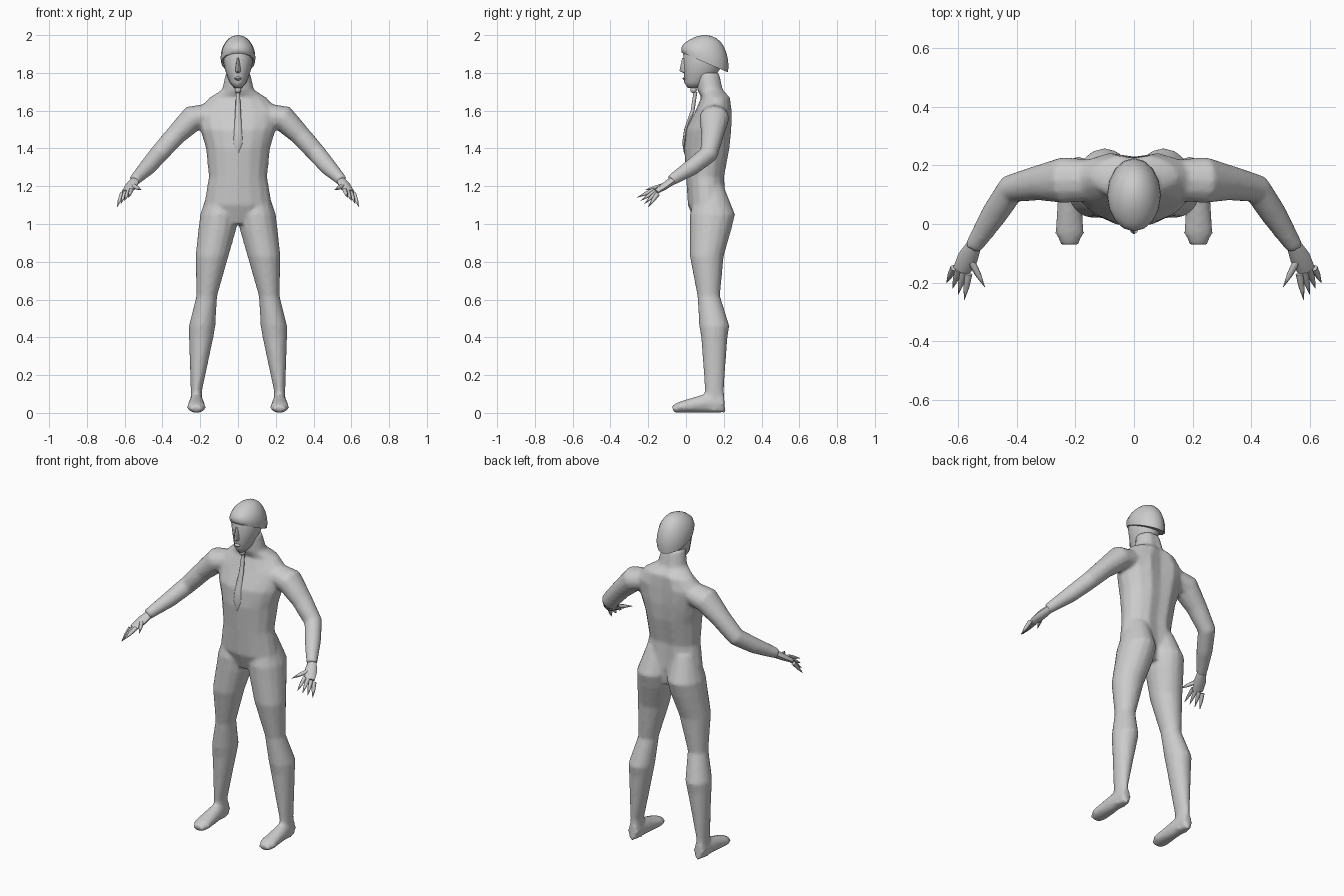
import bpy, bmesh, math
from mathutils import Vector

if "Cube" in bpy.data.objects:
    bpy.data.objects.remove(bpy.data.objects["Cube"])

shade = (.6, .6, .6, 1)
grey = bpy.data.materials.new("plain_grey")
grey.use_nodes = True
grey.diffuse_color = shade
grey.node_tree.nodes["Principled BSDF"].inputs["Base Color"].default_value = shade


def circle(sides):
    """Cosine and sine pairs around a full turn."""
    step = math.tau / sides
    return [(math.cos(step * i), math.sin(step * i)) for i in range(sides)]


def level_ring(left, right, front, back, height, tilt=0, groove=0, sides=16):
    """Level oval between its limits; groove dents the middle of the back."""
    middle = Vector(((left + right) / 2, (front + back) / 2, height))
    ring = []
    for c, s in circle(sides):
        y = s * (back - front) / 2 - (groove if s > .95 else 0)
        ring.append(middle + Vector((c * (right - left) / 2, y, y * tilt)))
    return ring


def centred_rings(profile, groove=0, sides=16):
    """Level ovals that are the same on the left and on the right."""
    return [level_ring(-width, width, front, back, height, groove=groove * width, sides=sides)
            for width, front, back, height in profile]


def path_rings(path, sides=12):
    """Ovals square to a path of point, half width and half height."""
    rings = []
    points = [Vector(point) for point, width, height in path]
    for i, (point, width, height) in enumerate(path):
        before = points[max(i - 1, 0)]
        after = points[min(i + 1, len(points) - 1)]
        along = (after - before).normalized()
        across = along.cross(Vector((0, 0, 1))).normalized()
        upward = across.cross(along)
        rings.append([points[i] + across * width * c + upward * height * s
                      for c, s in circle(sides)])
    return rings


def loft(bm, rings, flip=1):
    """Skin a row of rings and close both ends."""
    loops = [[bm.verts.new((v.x * flip, v.y, v.z)) for v in ring] for ring in rings]
    faces = [bm.faces.new(loops[0]), bm.faces.new(loops[-1])]
    for lower, upper in zip(loops, loops[1:]):
        for i in range(len(lower)):
            faces.append(bm.faces.new((lower[i - 1], lower[i], upper[i], upper[i - 1])))
    bmesh.ops.recalc_face_normals(bm, faces=faces)


def finish(name, bm):
    """Turn a bmesh into a grey, smoothly shaded object."""
    mesh = bpy.data.meshes.new(name)
    bm.to_mesh(mesh)
    bm.free()
    mesh.materials.append(grey)
    ob = bpy.data.objects.new(name, mesh)
    bpy.context.collection.objects.link(ob)
    bpy.ops.object.select_all(action="DESELECT")
    bpy.context.view_layer.objects.active = ob
    ob.select_set(True)
    bpy.ops.object.shade_smooth_by_angle(angle=math.radians(60))
    return ob


# Torso and neck: half width, front, back, height
body = bmesh.new()
torso = [(.1, .05, .2, 1), (.18, .01, .22, 1.1), (.155, 0, .21, 1.25),
         (.17, -.01, .24, 1.4), (.2, 0, .25, 1.5), (.22, .05, .25, 1.6),
         (.15, .08, .24, 1.67), (.085, .06, .2, 1.71), (.065, .05, .18, 1.8)]
loft(body, centred_rings(torso, groove=.1))

# Legs: inner side, outer side, front, back, height
leg = [(.02, .15, .06, .2, 1.2), (0, .2, .02, .26, 1.05), (.01, .21, .02, .24, .97),
       (.05, .225, .02, .2, .83), (.11, .22, .06, .18, .62), (.12, .26, .07, .23, .46),
       (.13, .26, .08, .22, .4), (.19, .25, .1, .2, .12), (.19, .25, .09, .21, .01)]

# Feet and arms follow paths
foot = [((.22, .2, .05), .03, .05), ((.22, .1, .05), .04, .05),
        ((.22, -.03, .03), .05, .03), ((.22, -.07, .02), .03, .02)]
arm = [((.14, .15, 1.58), .07, .06), ((.24, .15, 1.56), .08, .07), ((.33, .14, 1.47), .06, .055),
       ((.42, .12, 1.37), .05, .05), ((.48, .03, 1.3), .045, .045), ((.55, -.08, 1.23), .03, .03)]
for flip in (1, -1):
    loft(body, [level_ring(*limits) for limits in leg], flip)
    loft(body, path_rings(foot), flip)
    loft(body, path_rings(arm), flip)

# Fuse the limbs and torso into one skin
skin = finish("body", body)
fuse = skin.modifiers.new("fuse", "REMESH")
fuse.mode = "VOXEL"
fuse.voxel_size = .01
fuse.use_smooth_shade = True
soften = skin.modifiers.new("soften", "SMOOTH")
soften.iterations = 5

# Hands: flat palm, a thumb and a fan of four pointed fingers
wrist, knuckles = Vector((.545, -.07, 1.23)), Vector((.59, -.16, 1.17))
thumb_tip, first_tip, last_tip = [Vector(p) for p in (
    (.51, -.215, 1.18), (.58, -.26, 1.14), (.64, -.2, 1.09))]
spread = Vector((.025, .01, -.01))
fingers = [(wrist.lerp(knuckles, .6) - spread * .7, thumb_tip)]
for i in range(4):
    share = i / 3
    fingers.append((knuckles + spread * (share * 2 - 1), first_tip.lerp(last_tip, share)))
for flip, name in ((1, "left_hand"), (-1, "right_hand")):
    hand = bmesh.new()
    palm = [(wrist, .025, .022), (wrist.lerp(knuckles, .5), .035, .02), (knuckles, .03, .012)]
    loft(hand, path_rings(palm, sides=8), flip)
    for root, tip in fingers:
        finger = [(root, .013, .013), (root.lerp(tip, .5), .01, .01), (tip, .001, .001)]
        loft(hand, path_rings(finger, sides=6), flip)
    finish(name, hand)

# Head: narrow jaw widening up to the cap
head = bmesh.new()
skull = [(.02, .01, .07, 1.72), (.045, -.01, .13, 1.75), (.07, -.01, .18, 1.82),
         (.085, -.015, .2, 1.9), (.07, 0, .18, 1.94)]
loft(head, centred_rings(skull))
finish("head", head)

# Nose and lips
face = bmesh.new()
nose = [(.006, -.02, .01, 1.88), (.015, -.035, .01, 1.81), (.01, -.015, .01, 1.8)]
lips = [(.01, -.01, .01, 1.78), (.02, -.02, .01, 1.77), (.01, -.01, .01, 1.76)]
for feature in (nose, lips):
    loft(face, centred_rings(feature, sides=8))
finish("nose_and_lips", face)

# Cap: rounded dome whose edge drops toward the back
cap = bmesh.new()
dome = []
for i in range(-1, 8):
    turn = math.radians(i * 12)
    wide, high = math.cos(turn), math.sin(turn)
    dome.append(level_ring(-.092 * wide, .092 * wide, .1 - .125 * wide, .1 + .125 * wide,
                           1.88 + .12 * high, tilt=.36 * (high - 1) * wide))
loft(cap, dome)
finish("cap", cap)

# Necktie: round knot and a pointed blade hanging along the chest
tie = bmesh.new()
blade = [((0, .05, 1.7), .01, .01), ((0, .035, 1.6), .015, .01), ((0, 0, 1.5), .02, .01),
         ((0, -.01, 1.43), .025, .01), ((0, -.01, 1.37), .001, .005)]
loft(tie, path_rings(blade, sides=8))
knot = bmesh.ops.create_icosphere(tie, subdivisions=2, radius=.018)
bmesh.ops.translate(tie, verts=knot["verts"], vec=(0, .04, 1.71))
finish("necktie", tie)
